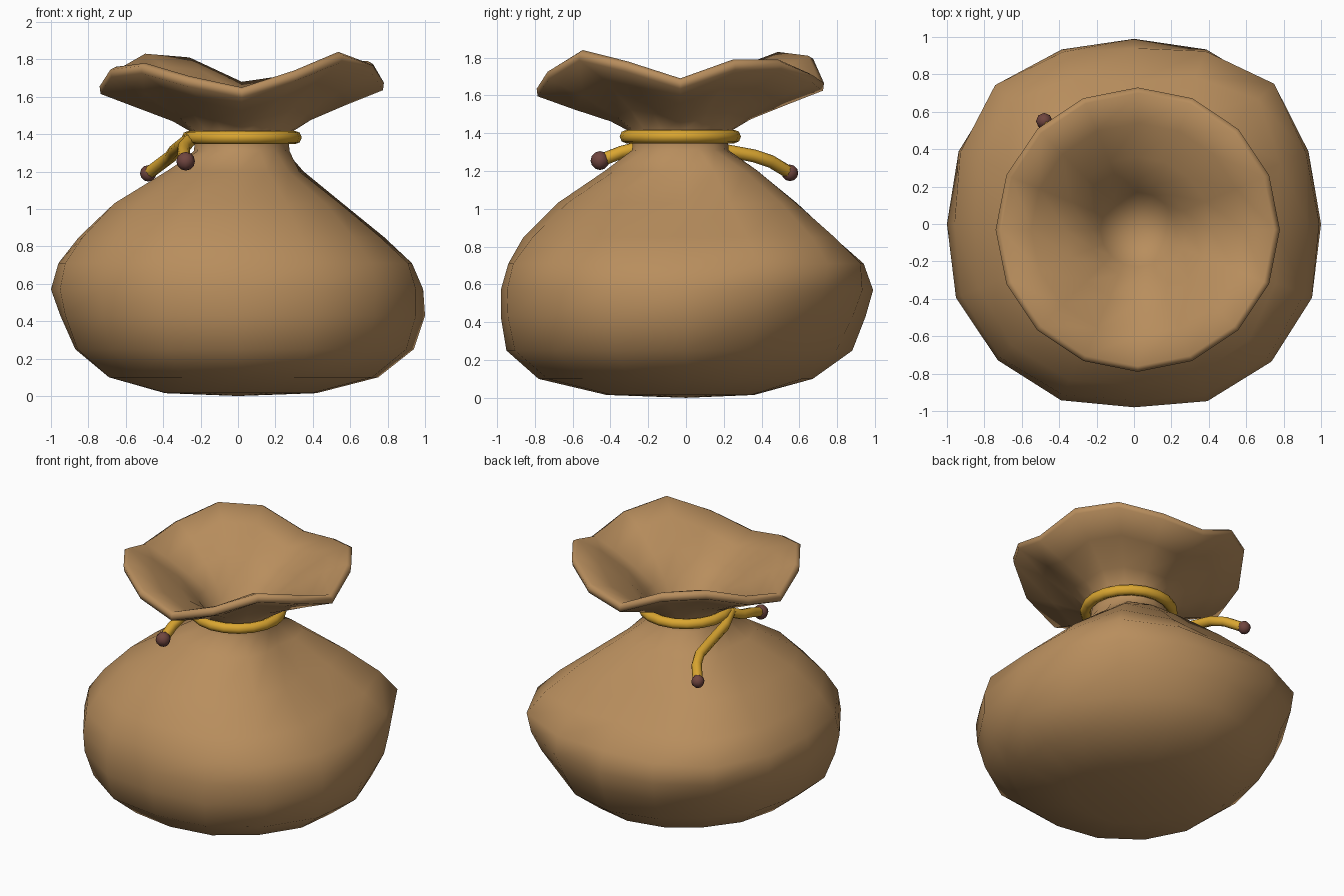
import bpy, bmesh
from math import cos, sin, pi

if "Cube" in bpy.data.objects:
    bpy.data.objects.remove(bpy.data.objects["Cube"])

N = 16


def material(name, rgb):
    m = bpy.data.materials.new(name)
    m.diffuse_color = (*rgb, 1)
    m.use_nodes = True
    m.node_tree.nodes["Principled BSDF"].inputs["Base Color"].default_value = m.diffuse_color
    return m


TAN = material("sackcloth", (0.48, 0.27, 0.11))
GOLD = material("gold_rope", (0.70, 0.38, 0.03))
BROWN = material("bead_brown", (0.16, 0.06, 0.05))

# Belly rings: z, then radius towards E, NE, N, NW, W, SW, S, SE
BELLY = [
    (0.015, .42, .38, .36, .38, .39, .42, .42, .42),
    (0.10, .75, .66, .67, .66, .69, .78, .78, .78),
    (0.25, .94, .84, .88, .84, .87, .96, .95, .98),
    (0.43, 1.0, .96, .95, .96, .95, 1.02, .98, 1.03),
    (0.57, .99, 1.03, .99, 1.03, 1.0, 1.03, .98, 1.04),
    (0.71, .93, 1.06, .94, 1.05, .96, 1.01, .94, 1.01),
    (0.85, .75, .94, .76, .93, .85, .92, .86, .87),
    (1.03, .50, .71, .55, .72, .66, .75, .68, .66),
    (1.20, .32, .44, .38, .44, .36, .46, .43, .38),
]
# Neck, flared mouth, lip and inner funnel: radius, z, share of the rim wave
MOUTH = [
    (.255, 1.31, 0), (.25, 1.40, 0), (.37, 1.495, .32), (.56, 1.605, .8),
    (.755, 1.695, 1), (.76, 1.735, 1), (.73, 1.75, 1),
    (.57, 1.685, .92), (.39, 1.575, .5), (.26, 1.47, .1), (.20, 1.38, 0),
]
# Rim height around the mouth, counter-clockwise from E
RIM = [1.69, 1.79, 1.79, 1.72, 1.68, 1.81, 1.83, 1.74,
       1.67, 1.76, 1.78, 1.71, 1.65, 1.74, 1.84, 1.78]
CX, CY = 0.02, -0.03

# Sack: one continuous skin from base to inside of the mouth
bm = bmesh.new()
rings = []
for z, *r in BELLY:
    ring = []
    for i in range(N):
        a = 2 * pi * i / N
        rad = r[i // 2]
        if i % 2:
            rad = (rad + r[(i // 2 + 1) % 8]) / 2 * (1.015 if i > 8 else 1)
        ring.append(bm.verts.new((rad * cos(a), rad * sin(a), z)))
    rings.append(ring)
for r, z, wave in MOUTH:
    ring = []
    for i in range(N):
        a = 2 * pi * i / N
        lift = wave * (RIM[i] - 1.75)
        ring.append(bm.verts.new((CX + r * cos(a), CY + r * sin(a), z + lift)))
    rings.append(ring)
for lo, hi in zip(rings, rings[1:]):
    for i in range(N):
        j = (i + 1) % N
        bm.faces.new((lo[i], lo[j], hi[j], hi[i]))
base = bm.verts.new((0, 0, 0))
pinch = bm.verts.new((CX, CY, 1.18))
for i in range(N):
    j = (i + 1) % N
    bm.faces.new((base, rings[0][j], rings[0][i]))
    bm.faces.new((pinch, rings[-1][i], rings[-1][j]))
for f in bm.faces:
    f.smooth = True
me = bpy.data.meshes.new("sack")
bm.to_mesh(me)
bm.free()
sack = bpy.data.objects.new("sack", me)
me.materials.append(TAN)
bpy.context.collection.objects.link(sack)

# Rope loop around the neck
bpy.ops.mesh.primitive_torus_add(major_radius=0.285, minor_radius=0.036,
                                 major_segments=20, minor_segments=8,
                                 location=(CX, CY, 1.382))
loop = bpy.context.object
loop.name = "rope_loop"
loop.data.materials.append(GOLD)
bpy.ops.object.shade_smooth()


# Rope tails, each ending in a bead
def tail(name, pts, bead):
    cu = bpy.data.curves.new(name, 'CURVE')
    cu.dimensions = '3D'
    cu.bevel_depth = 0.034
    cu.bevel_resolution = 2
    cu.use_fill_caps = True
    sp = cu.splines.new('POLY')
    sp.points.add(len(pts) - 1)
    for p, co in zip(sp.points, pts):
        p.co = (*co, 1)
    sp.use_smooth = True
    cu.materials.append(GOLD)
    bpy.context.collection.objects.link(bpy.data.objects.new(name, cu))
    bpy.ops.mesh.primitive_uv_sphere_add(segments=8, ring_count=6, radius=bead,
                                         location=pts[-1])
    ob = bpy.context.object
    ob.name = name + "_bead"
    ob.data.materials.append(BROWN)
    bpy.ops.object.shade_smooth()


tail("front_tail", [(-.25, -.12, 1.375), (-.29, -.22, 1.33), (-.29, -.34, 1.30),
                    (-.28, -.455, 1.255)], 0.05)
tail("back_tail", [(-.26, -.14, 1.375), (-.31, .0, 1.335), (-.34, .20, 1.31),
                   (-.36, .36, 1.28), (-.40, .45, 1.25), (-.48, .55, 1.19)], 0.044)
